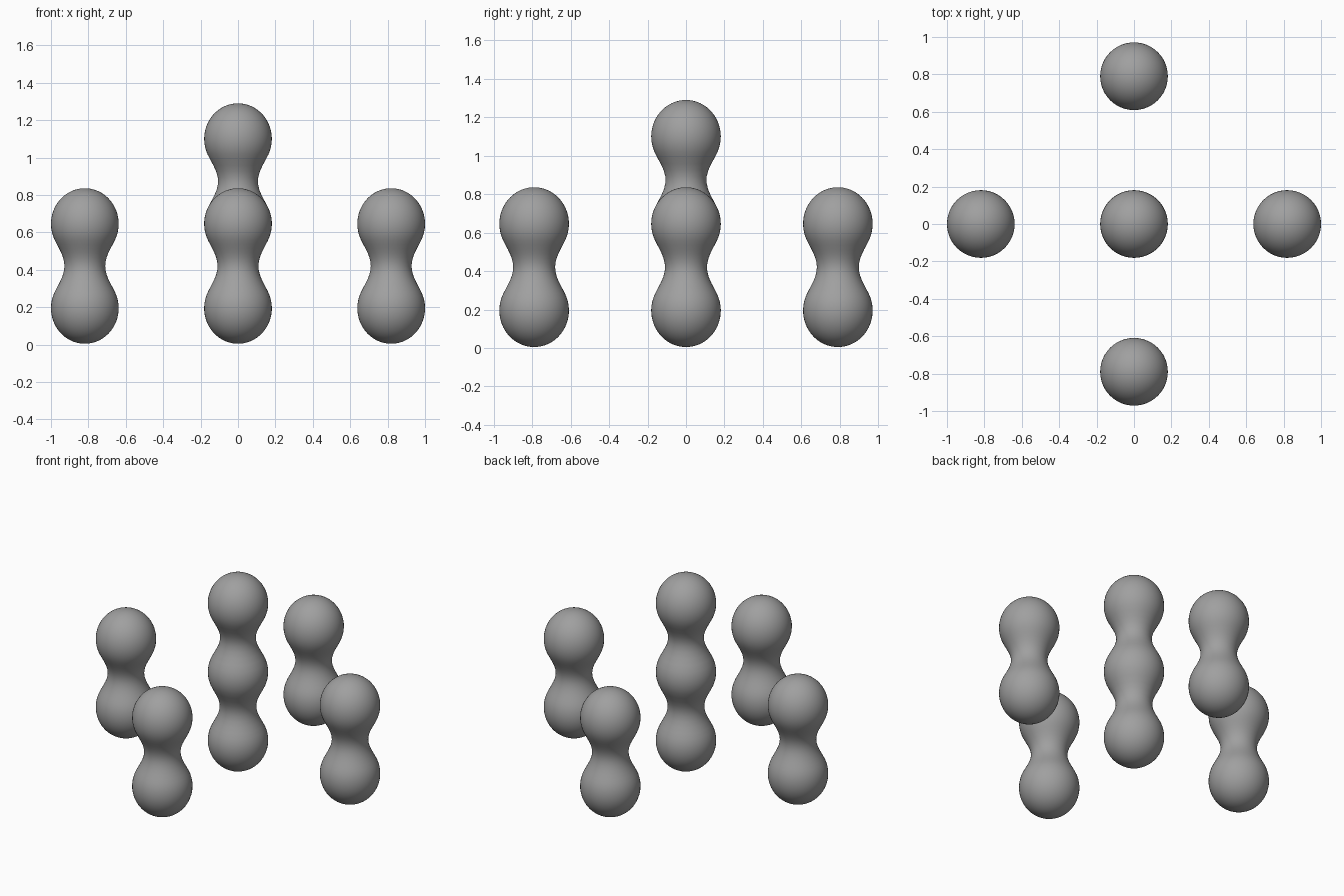
import bpy
import bmesh
import math

cube = bpy.data.objects.get("Cube")
if cube:
    bpy.data.objects.remove(cube, do_unlink=True)

grey = bpy.data.materials.new("plain grey")
grey.use_nodes = True
colour = (0.35, 0.35, 0.35, 1)
grey.diffuse_color = colour
grey.node_tree.nodes["Principled BSDF"].inputs["Base Color"].default_value = colour

RADIUS = 0.181     # widest radius of a lobe
TALL = 1.05        # lobes are slightly taller than wide
REACH = 0.394      # how far a lobe blends into its neighbours
LEVEL = (1 - (RADIUS / REACH) ** 2) ** 3
RINGS, SIDES = 56, 48


def blended_radius(z, centres):
    """Radius at height z where the merged lobes have their surface."""
    low, high = 0.0, REACH
    for _ in range(30):
        r = (low + high) / 2
        field = sum(max(0, 1 - (r * r + ((z - c) / TALL) ** 2) / REACH ** 2) ** 3
                    for c in centres)
        low, high = (r, high) if field > LEVEL else (low, r)
    return low


def lobed_column(name, x, y, centres):
    """Turn the blended profile about the vertical axis."""
    cap = RADIUS * TALL
    bottom, top = centres[0] - cap, centres[-1] + cap
    bm = bmesh.new()
    verts = []
    for i in range(RINGS + 1):
        z = bottom + (top - bottom) * (1 - math.cos(math.pi * i / RINGS)) / 2
        r = 0 if i in (0, RINGS) else blended_radius(z, centres)
        verts.append(bm.verts.new((r, 0, z)))
    edges = [bm.edges.new(pair) for pair in zip(verts, verts[1:])]
    bmesh.ops.spin(bm, geom=verts + edges, cent=(0, 0, 0), axis=(0, 0, 1),
                   angle=math.tau, steps=SIDES)
    bmesh.ops.remove_doubles(bm, verts=bm.verts, dist=0.0001)
    bmesh.ops.recalc_face_normals(bm, faces=bm.faces)
    for face in bm.faces:
        face.smooth = True
    mesh = bpy.data.meshes.new(name)
    bm.to_mesh(mesh)
    bm.free()
    mesh.materials.append(grey)
    obj = bpy.data.objects.new(name, mesh)
    obj.location = (x, y, 0)
    bpy.context.collection.objects.link(obj)


# Tall three-lobed column in the middle
lobes = [0.195, 0.646, 1.1]
lobed_column("centre_column", 0, 0, lobes)

# Four two-lobed columns around it
for name, x, y in (("left_column", 0.819, 0), ("right_column", -0.819, 0),
                   ("front_column", 0, -0.79), ("back_column", 0, 0.79)):
    lobed_column(name, x, y, lobes[:2])
